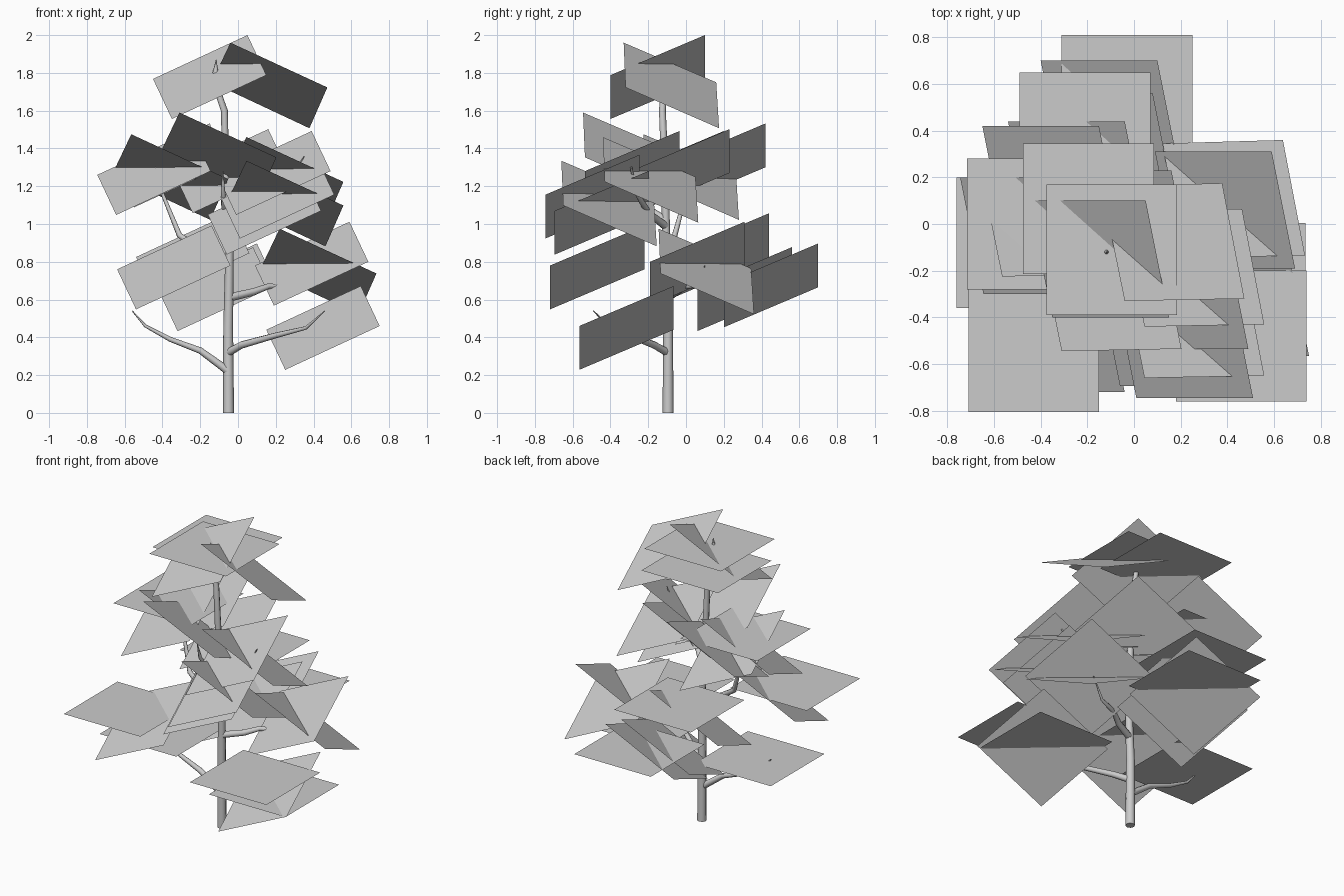
import bpy
import bmesh
from mathutils import Vector

# Foliage cards: three square orientations (corner offsets from card centre)
LEFT_TILT = [(-0.30, 0.25, -0.01), (0.20, 0.25, 0.222), (0.30, -0.25, 0.01), (-0.20, -0.25, -0.222)]
RIGHT_TILT = [(-0.205, -0.25, 0.225), (0.308, -0.24, -0.012), (0.213, 0.255, -0.228), (-0.305, 0.24, 0.015)]
FLAT = [(-0.28, -0.28, 0), (0.28, -0.28, 0), (0.28, 0.28, 0), (-0.28, 0.28, 0)]


def cards(name, corners, centres):
    bm = bmesh.new()
    for c in centres:
        face = bm.faces.new([bm.verts.new(Vector(c) + Vector(o)) for o in corners])
        face.normal_update()
        if face.normal.z < 0:
            face.normal_flip()
    mesh = bpy.data.meshes.new(name)
    bm.to_mesh(mesh)
    bm.free()
    bpy.context.collection.objects.link(bpy.data.objects.new(name, mesh))


def limb(name, points):
    # points: x, y, z, radius
    curve = bpy.data.curves.new(name, 'CURVE')
    curve.dimensions = '3D'
    curve.bevel_depth = 1.0
    curve.bevel_resolution = 2
    curve.use_fill_caps = True
    spline = curve.splines.new('POLY')
    spline.points.add(len(points) - 1)
    for p, (x, y, z, r) in zip(spline.points, points):
        p.co = (x, y, z, 1)
        p.radius = r
    spline.use_smooth = True
    bpy.context.collection.objects.link(bpy.data.objects.new(name, curve))


def branch(name, path, r0=0.022):
    n = len(path) - 1
    limb(name, [(*p, r0 * (1 - 0.88 * (i / n) ** 1.5)) for i, p in enumerate(path)])


cards("foliage_left_tilt", LEFT_TILT, [
    (-0.15, -0.15, 1.778), (0.45, -0.315, 0.45), (-0.34, -0.47, 0.77),
    (-0.10, 0.45, 0.675), (-0.12, 0.31, 0.655), (-0.24, 0.19, 0.835),
    (0.39, 0.06, 0.79), (-0.35, 0.17, 1.31), (-0.445, -0.05, 1.27),
    (-0.04, -0.02, 1.28), (0.19, -0.285, 1.27), (0.21, -0.495, 1.145),
    (0.14, -0.445, 1.06)])

cards("foliage_right_tilt", RIGHT_TILT, [
    (0.165, -0.08, 1.735), (-0.105, -0.295, 1.365), (-0.36, 0.025, 1.25),
    (0.25, -0.19, 1.235), (0.25, -0.41, 1.11), (0.425, 0.105, 0.75)])

cards("foliage_flat", FLAT, [
    (-0.095, -0.11, 1.83), (-0.03, 0.53, 0.70), (-0.21, 0.37, 0.98),
    (-0.435, 0.0, 1.37), (-0.48, -0.08, 0.525), (-0.43, -0.525, 0.84),
    (0.46, -0.48, 0.61), (-0.195, 0.065, 1.78), (0.455, -0.275, 0.45)])

# Trunk
limb("trunk", [
    (-0.05, -0.095, 0, 0.029), (-0.052, -0.095, 0.45, 0.026), (-0.045, -0.105, 0.85, 0.022),
    (-0.065, -0.11, 1.25, 0.02), (-0.072, -0.125, 1.6, 0.018), (-0.10, -0.12, 1.68, 0.017),
    (-0.12, -0.12, 1.80, 0.015), (-0.115, -0.12, 1.87, 0.002)])

# Branches
branch("branch_low_left", [(-0.05, -0.1, 0.22), (-0.09, -0.1, 0.25), (-0.2, -0.1, 0.33),
                           (-0.36, -0.09, 0.39), (-0.49, -0.09, 0.46), (-0.56, -0.09, 0.54)])
branch("branch_low_right", [(-0.05, -0.1, 0.32), (0.02, -0.17, 0.36), (0.2, -0.3, 0.41),
                            (0.36, -0.4, 0.45), (0.46, -0.49, 0.54)])
branch("branch_mid_right", [(-0.05, -0.1, 0.61), (0.08, -0.05, 0.64), (0.16, 0.0, 0.67),
                            (0.3, 0.06, 0.67), (0.4, 0.1, 0.78)])
branch("branch_upper_left", [(-0.05, -0.1, 0.78), (-0.16, -0.09, 0.84), (-0.31, -0.06, 0.94),
                             (-0.4, 0.0, 1.16), (-0.44, 0.0, 1.31)])
branch("branch_upper_right", [(-0.05, -0.11, 0.99), (0.05, -0.2, 1.06), (0.25, -0.27, 1.18),
                              (0.35, -0.3, 1.36)])
branch("branch_upper_front", [(-0.055, -0.11, 1.02), (-0.07, -0.2, 1.08), (-0.08, -0.28, 1.18),
                              (-0.08, -0.31, 1.28)])
